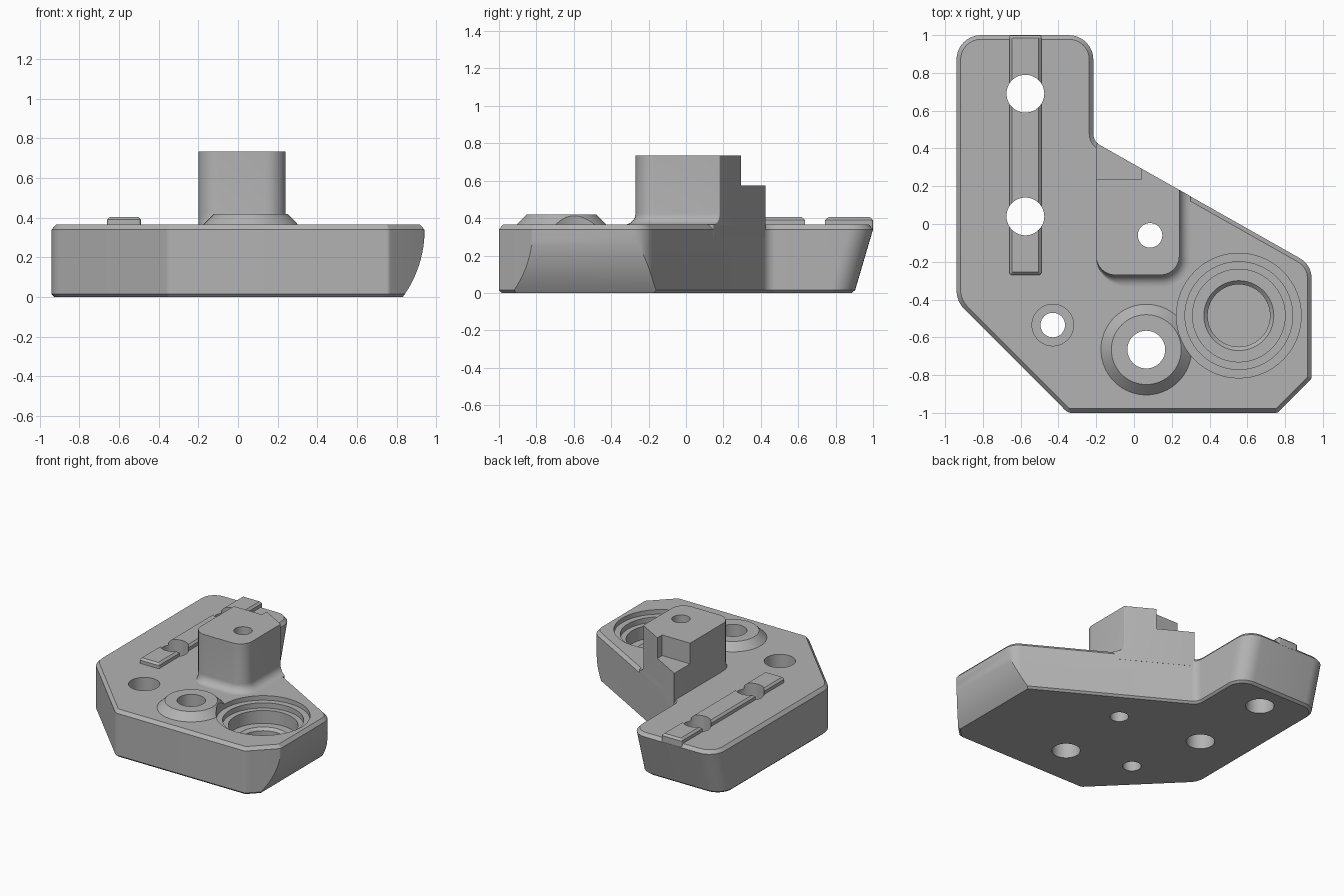
import bpy, bmesh, math
from mathutils import Vector

if "Cube" in bpy.data.objects:
    bpy.data.objects.remove(bpy.data.objects["Cube"])

grey = bpy.data.materials.new("plain_grey")
grey.use_nodes = True
grey.diffuse_color = (0.45, 0.45, 0.45, 1)
grey.node_tree.nodes["Principled BSDF"].inputs["Base Color"].default_value = (0.45, 0.45, 0.45, 1)


def loft(name, loops):
    """Solid through loops of equal point count, capped at both ends."""
    bm = bmesh.new()
    rings = [[bm.verts.new(p) for p in loop] for loop in loops]
    n = len(rings[0])
    for a, b in zip(rings, rings[1:]):
        for i in range(n):
            j = (i + 1) % n
            bm.faces.new((a[i], a[j], b[j], b[i]))
    bm.faces.new(rings[0][::-1])
    bm.faces.new(rings[-1])
    bmesh.ops.recalc_face_normals(bm, faces=bm.faces)
    mesh = bpy.data.meshes.new(name)
    bm.to_mesh(mesh)
    bm.free()
    mesh.materials.append(grey)
    obj = bpy.data.objects.new(name, mesh)
    bpy.context.collection.objects.link(obj)
    return obj


def rounded(corners, inset, z, steps=8):
    """Anticlockwise outline of (x, y, radius) corners, moved inwards and filleted."""
    out = []
    n = len(corners)
    for i in range(n):
        prev, here, nxt = (Vector(corners[k % n][:2]) for k in (i - 1, i, i + 1))
        u, v = (here - prev).normalized(), (nxt - here).normalized()
        cross = u.x * v.y - u.y * v.x
        turn = math.atan2(cross, u.dot(v))
        normal = (Vector((-u.y, u.x)) + Vector((-v.y, v.x))).normalized()
        side = 1 if turn > 0 else -1
        r = max(corners[i][2] - side * inset, 0.004)
        half = math.cos(turn / 2)
        centre = here + normal * (inset + side * r) / half
        start = math.atan2(-u.x * side, u.y * side)
        for k in range(steps + 1):
            a = start + turn * k / steps
            out.append((centre.x + r * math.cos(a), centre.y + r * math.sin(a), z))
    return out


def turned(name, x, y, profile, n=64):
    """Upright round solid from (radius, z) pairs."""
    return loft(name, [[(x + r * math.cos(math.tau * i / n), y + r * math.sin(math.tau * i / n), z)
                        for i in range(n)] for r, z in profile])


def box(name, x0, x1, y0, y1, z0, z1):
    return loft(name, [[(x0, y0, z), (x1, y0, z), (x1, y1, z), (x0, y1, z)] for z in (z0, z1)])


TOP = 0.365


def diagonal(x):
    return 0.315 - 0.565 * x


# Plate with chamfered rims and a back end leaning inwards towards the bottom
outline = [(-0.94, -0.41, 0.15), (-0.35, -1, 0.05), (0.76, -1, 0.03), (0.94, -0.82, 0.03),
           (0.94, diagonal(0.94), 0.12), (-0.215, diagonal(-0.215), 0.07),
           (-0.215, 1, 0.13), (-0.94, 1, 0.13)]
loops = []
for inset, z in ((0.015, 0), (0, 0.015), (0, 0.34), (0.022, TOP)):
    lean = 0.1 * max(0, 1 - z / 0.34)
    loops.append([(x, y - lean if y > 0.75 else y, h) for x, y, h in rounded(outline, inset, z)])
plate = loft("base_plate", loops)

# Pedestal with a fillet at the foot on its front and one side
R = 0.06
foot = [(R, 0.3)] + [(R - R * math.sin(a), TOP + R - R * math.cos(a))
                     for a in (math.radians(11.25 * k) for k in range(9))] + [(0, 0.735)]
loops = []
for d, z in foot:
    right = 0.24 + d
    loops.append(rounded([(-0.2, -0.27 - d, 0.1 + d), (right, -0.27 - d, 0.1 + d),
                          (right, diagonal(right) + 0.001, 0.01),
                          (-0.2, diagonal(-0.2) + 0.001, 0.004)], 0, z))
pedestal = loft("pedestal", loops)

# Conical boss
boss = turned("conical_boss", 0.065, -0.665, [(0.24, 0.3), (0.24, TOP), (0.185, 0.42)])

# Locating rail
rail_shape = [(-0.66, -0.27, 0.015), (-0.49, -0.27, 0.015), (-0.49, 0.999, 0.01), (-0.66, 0.999, 0.01)]
rail = loft("locating_rail", [rounded(rail_shape, i, z) for i, z in ((0, 0.335), (0, 0.39), (0.015, 0.405))])


# Cutters
def drill(x, y, r):
    return turned("drill", x, y, [(r, -0.1), (r, 1)])


rail_holes = [drill(-0.575, y, 0.1) for y in (0.69, 0.04)]
boss_hole = drill(0.065, -0.665, 0.1)
pedestal_hole = drill(0.085, -0.06, 0.065)
sunk_hole = turned("sunk_hole", -0.43, -0.535, [(0.065, -0.1), (0.065, 0.12), (0.11, 0.12), (0.11, 1)])
socket = turned("stepped_socket", 0.555, -0.485,
                [(0.165, 0.13), (0.165, 0.17), (0.185, 0.19), (0.245, 0.19), (0.245, 0.29),
                 (0.285, 0.29), (0.285, 0.33), (0.33, 0.33), (0.33, 1)])
notch = box("notch", -0.4, 0.04, 0.235, 0.6, 0.575, 1)

# Curved undercut on the side
arc = [(0.941 - 0.58 + math.sqrt(0.58 ** 2 - (0.34 - z) ** 2), z)
       for z in (0.34 - 0.03 * k for k in range(14))]
section = arc + [(1.3, arc[-1][1]), (1.3, 0.34)]
undercut = loft("side_undercut", [[(x, y, z) for x, z in section] for y in (-1.3, 0.3)])

cuts = {plate: rail_holes + [undercut, boss_hole, pedestal_hole, sunk_hole, socket],
        pedestal: [notch, pedestal_hole, socket],
        boss: [boss_hole, socket],
        rail: rail_holes}

for part, cutters in cuts.items():
    bpy.ops.object.select_all(action="DESELECT")
    bpy.context.view_layer.objects.active = part
    part.select_set(True)
    for cutter in cutters:
        mod = part.modifiers.new("cut", "BOOLEAN")
        mod.operation = "DIFFERENCE"
        mod.solver = "EXACT"
        mod.object = cutter
        bpy.ops.object.modifier_apply(modifier=mod.name)
    bpy.ops.object.shade_smooth_by_angle(angle=math.radians(25))

for cutter in {c for group in cuts.values() for c in group}:
    bpy.data.objects.remove(cutter)
